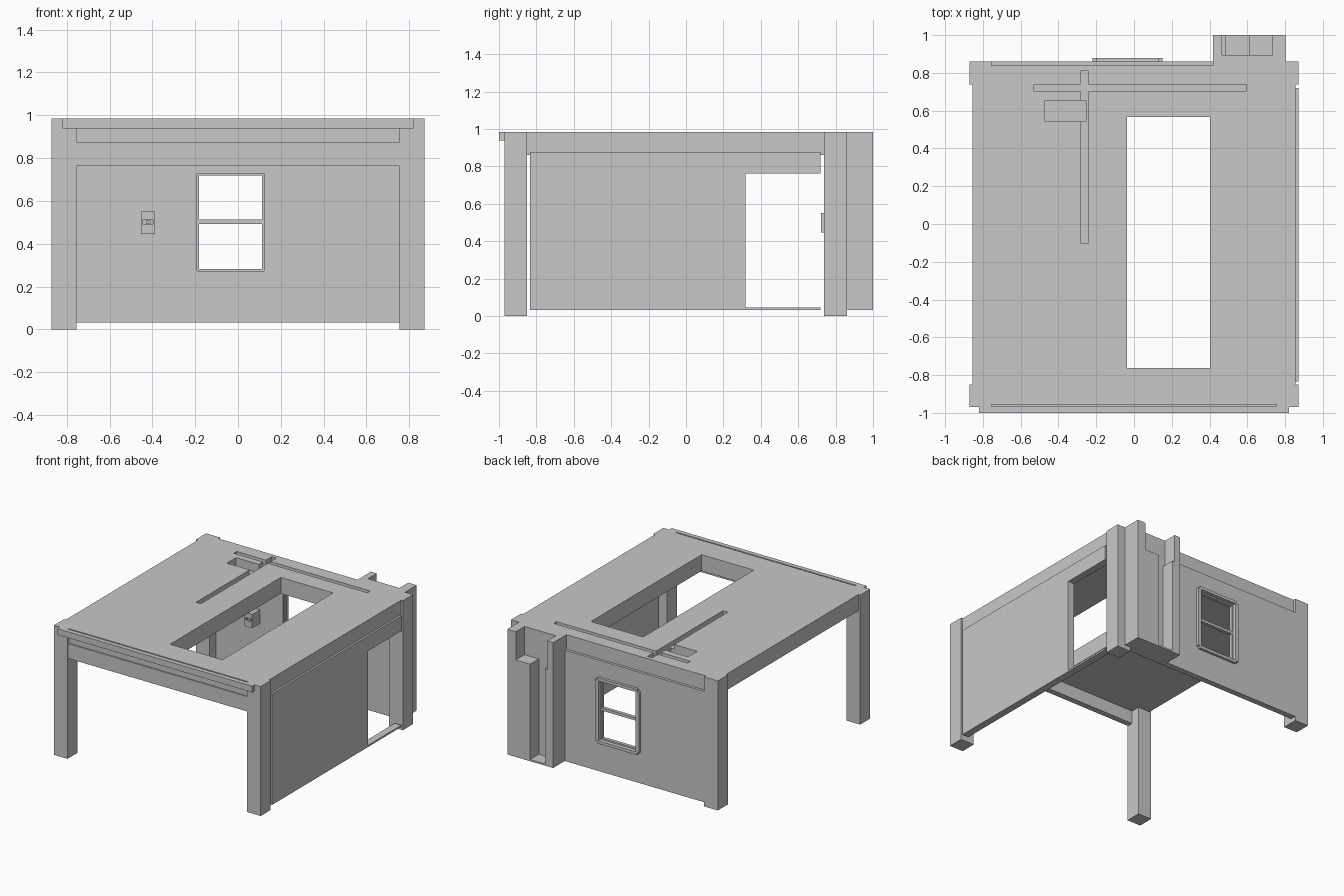
import bpy
import bmesh

cube = bpy.data.objects.get("Cube")
if cube:
    bpy.data.objects.remove(cube, do_unlink=True)

grey = bpy.data.materials.new("plain grey")
grey.use_nodes = True
colour = (0.58, 0.58, 0.58, 1)
grey.diffuse_color = colour
for node in grey.node_tree.nodes:
    if node.type == 'BSDF_PRINCIPLED':
        node.inputs["Base Color"].default_value = colour


def box(name, x, y, z):
    """Box from (low, high) ranges on each axis."""
    bm = bmesh.new()
    bmesh.ops.create_cube(bm, size=1)
    for v in bm.verts:
        v.co = [r[0] if c < 0 else r[1] for c, r in zip(v.co, (x, y, z))]
    mesh = bpy.data.meshes.new(name)
    bm.to_mesh(mesh)
    bm.free()
    mesh.materials.append(grey)
    obj = bpy.data.objects.new(name, mesh)
    bpy.context.collection.objects.link(obj)
    return obj


def combine(target, operation, others):
    """Apply booleans in order and discard the tool objects."""
    for other in others:
        mod = target.modifiers.new("bool", 'BOOLEAN')
        mod.operation = operation
        mod.solver = 'EXACT'
        mod.object = other
        bpy.context.view_layer.update()
        deps = bpy.context.evaluated_depsgraph_get()
        result = bpy.data.meshes.new_from_object(target.evaluated_get(deps))
        target.modifiers.clear()
        target.data = result
        bpy.data.objects.remove(other, do_unlink=True)


TOP = 0.985
BASE = 0.032

# Frame: roof slab, corner posts, thin front beam, thin rear wall, rear column
frame = box("room_frame", (-0.855, 0.855), (-0.955, 0.84), (0.862, TOP))
parts = []
for sx in (-1, 1):
    x = sorted((sx * 0.755, sx * 0.87))
    parts.append(box("front_post", x, (-0.97, -0.85), (0, TOP)))
    parts.append(box("rear_post", x, (0.738, 0.86), (0, TOP)))
parts.append(box("front_beam", (-0.76, 0.76), (-0.965, -0.92), (0.762, 0.875)))
parts.append(box("rear_wall", (-0.76, 0.76), (0.815, 0.86), (BASE, 0.875)))
parts.append(box("rear_column", (0.418, 0.803), (0.82, 1.0), (BASE, TOP)))
combine(frame, 'UNION', parts)

# Roof opening, service grooves and pocket, window hole, column channel
WX, WZ = (-0.192, 0.122), (0.272, 0.728)
combine(frame, 'DIFFERENCE', [
    box("roof_opening", (-0.037, 0.403), (-0.763, 0.567), (0.8, 1.1)),
    box("long_groove", (-0.283, -0.242), (-0.1, 0.81), (0.95, 1.1)),
    box("cross_groove", (-0.53, 0.595), (0.705, 0.739), (0.95, 1.1)),
    box("roof_pocket", (-0.475, -0.255), (0.545, 0.655), (0.92, 1.1)),
    box("window_hole", WX, (0.6, 0.95), WZ),
    box("column_pocket", (0.467, 0.732), (0.895, 1.1), (0.77, 1.1)),
    box("column_channel", (0.487, 0.612), (0.895, 1.1), (0.045, 1.1)),
])

# Thin side wall with doorway and sill
wall = box("side_wall", (0.815, 0.87), (-0.835, 0.72), (BASE, 0.876))
combine(wall, 'DIFFERENCE', [
    box("doorway", (0.6, 1.0), (0.319, 0.8), (0.045, 0.762))])

# Ledge across the front
box("front_ledge", (-0.82, 0.82), (-1.0, -0.965), (0.938, TOP))

# Window: outer trim with stepped corners, sash and middle rail
trim = box("window_trim", (-0.22, 0.15), (0.855, 0.88), (0.268, 0.732))
combine(trim, 'UNION', [
    box("trim_height", (-0.202, 0.132), (0.855, 0.88), (0.25, 0.75))])
combine(trim, 'DIFFERENCE', [box("trim_hole", WX, (0.8, 0.95), WZ)])
sash = box("window_sash", WX, (0.825, 0.85), WZ)
combine(sash, 'DIFFERENCE', [
    box("lower_pane", (-0.183, 0.112), (0.7, 0.9), (0.283, 0.493)),
    box("upper_pane", (-0.183, 0.112), (0.7, 0.9), (0.514, 0.718)),
])

# Wall switch: deep box with a slot and a small toggle inside it
switch = box("switch_box", (-0.452, -0.387), (0.722, 0.82), (0.446, 0.551))
combine(switch, 'DIFFERENCE', [
    box("switch_slot", (-0.443, -0.396), (0.7, 0.745), (0.493, 0.513))])
box("switch_toggle", (-0.43, -0.409), (0.728, 0.75), (0.495, 0.508))
